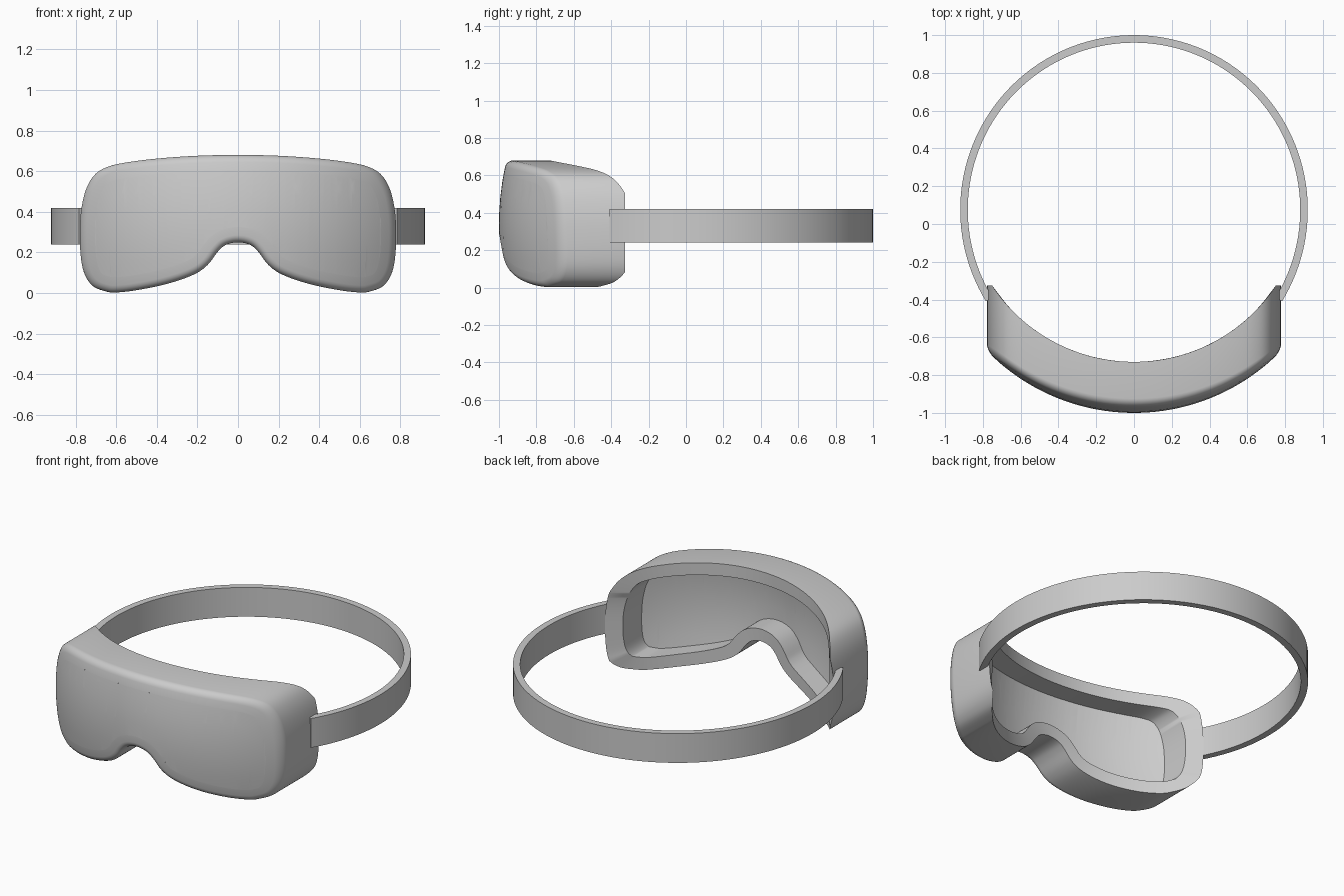
import bpy, bmesh, math
from mathutils import Vector

if "Cube" in bpy.data.objects:
    bpy.data.objects.remove(bpy.data.objects["Cube"])

grey = bpy.data.materials.new("plain grey")
grey.diffuse_color = (0.6, 0.6, 0.6, 1)
grey.use_nodes = True
grey.node_tree.nodes["Principled BSDF"].inputs["Base Color"].default_value = grey.diffuse_color

# Half outline of the goggles seen from the front (x, z), top centre to nose
HALF = [(0, .68), (.2, .676), (.4, .662), (.55, .643), (.64, .622), (.70, .588),
        (.74, .53), (.765, .45), (.778, .34), (.776, .2), (.758, .1), (.715, .035),
        (.65, .008), (.6, .003), (.5, .014), (.35, .045), (.22, .09), (.15, .138),
        (.1, .203), (.06, .237), (0, .25)]


def smooth_loop(pts, steps=5):
    """Closed Catmull-Rom curve through the points."""
    out, n = [], len(pts)
    for i in range(n):
        a, b, c, d = (Vector(pts[(i + k) % n]) for k in (-1, 0, 1, 2))
        for s in range(steps):
            t = s / steps
            out.append(.5 * (2 * b + (c - a) * t + (2 * a - 5 * b + 4 * c - d) * t * t
                             + (3 * b - a - 3 * c + d) * t ** 3))
    return out


OUTLINE = smooth_loop(HALF + [(-x, z) for x, z in HALF[-2:0:-1]])


def inset(dist):
    """Outline moved inwards (the outline runs clockwise)."""
    n, out = len(OUTLINE), []
    for i, p in enumerate(OUTLINE):
        t = (OUTLINE[(i + 1) % n] - OUTLINE[i - 1]).normalized()
        out.append(p + Vector((t.y, -t.x)) * dist)
    return out


def arc_y(x, z, radius):
    return .087 - math.sqrt(radius ** 2 - x * x) + .35 * (z - .34) ** 2


def front_y(x, z):
    return arc_y(x, z, 1.087)


def floor_y(x, z):
    return arc_y(x, z, .967)


def back_y(x, z):
    return min(.17 - math.sqrt(.81 - x * x), -.325)


def finish(bm, name, angle=40):
    mesh = bpy.data.meshes.new(name)
    bm.to_mesh(mesh)
    bm.free()
    mesh.materials.append(grey)
    ob = bpy.data.objects.new(name, mesh)
    bpy.context.collection.objects.link(ob)
    bpy.ops.object.select_all(action='DESELECT')
    ob.select_set(True)
    bpy.context.view_layer.objects.active = ob
    bpy.ops.object.shade_smooth_by_angle(angle=math.radians(angle))
    return ob


def bridge(bm, rings, closed_section=True, closed_path=True):
    """Quads between successive vertex rings."""
    m, n = len(rings), len(rings[0])
    for j in range(m if closed_section else m - 1):
        a, b = rings[j], rings[(j + 1) % m]
        for i in range(n if closed_path else n - 1):
            k = (i + 1) % n
            bm.faces.new((a[i], a[k], b[k], b[i]))


# Frame: rounded front edge, straight sides, curved back rim, inner wall
WALL, R = .075, .035
bm = bmesh.new()
sections = [(WALL, back_y, 0), (0, back_y, 0)]
for k in range(6):
    a = k / 5 * math.pi / 2
    sections.append((R * (1 - math.cos(a)), front_y, R * (1 - math.sin(a))))
sections.append((WALL, front_y, 0))
rings = [[bm.verts.new((p.x, fy(p.x, p.y) + d, p.y)) for p in inset(dist)]
         for dist, fy, d in sections]
bridge(bm, rings)
bmesh.ops.recalc_face_normals(bm, faces=bm.faces)
finish(bm, "goggle_frame")

# Lens: curved front and inner faces filling the frame
bm = bmesh.new()
for surface, side in ((front_y, -1), (floor_y, 1)):
    part = bmesh.new()
    part.faces.new([part.verts.new((p.x, 0, p.y)) for p in inset(WALL)])
    bmesh.ops.triangulate(part, faces=part.faces[:])
    cuts = [((i * .07, 0, 0), (1, 0, 0)) for i in range(-10, 11)]
    cuts += [((0, 0, i * .08), (0, 0, 1)) for i in range(1, 8)]
    for co, no in cuts:
        bmesh.ops.bisect_plane(part, geom=part.verts[:] + part.edges[:] + part.faces[:],
                               plane_co=co, plane_no=no, dist=1e-5)
    part.normal_update()
    for f in part.faces:
        if f.normal.y * side < 0:
            f.normal_flip()
    for v in part.verts:
        v.co.y = surface(v.co.x, v.co.z)
    tmp = bpy.data.meshes.new("lens_side")
    part.to_mesh(tmp)
    part.free()
    bm.from_mesh(tmp)
    bpy.data.meshes.remove(tmp)
finish(bm, "lens")

# Strap: flat band sweeping round the back of the head
bm = bmesh.new()
N, start = 96, math.radians(-31.6)
corners = [(.92, .925, .24), (.92, .925, .42), (.88, .885, .42), (.88, .885, .24)]
rings = []
for rx, ry, z in corners:
    ring = []
    for i in range(N + 1):
        a = start + (math.pi - 2 * start) * i / N
        ring.append(bm.verts.new((rx * math.cos(a), .075 + ry * math.sin(a), z)))
    rings.append(ring)
bridge(bm, rings, closed_path=False)
for end in (0, -1):
    bm.faces.new([r[end] for r in rings])
bmesh.ops.recalc_face_normals(bm, faces=bm.faces)
finish(bm, "strap")
